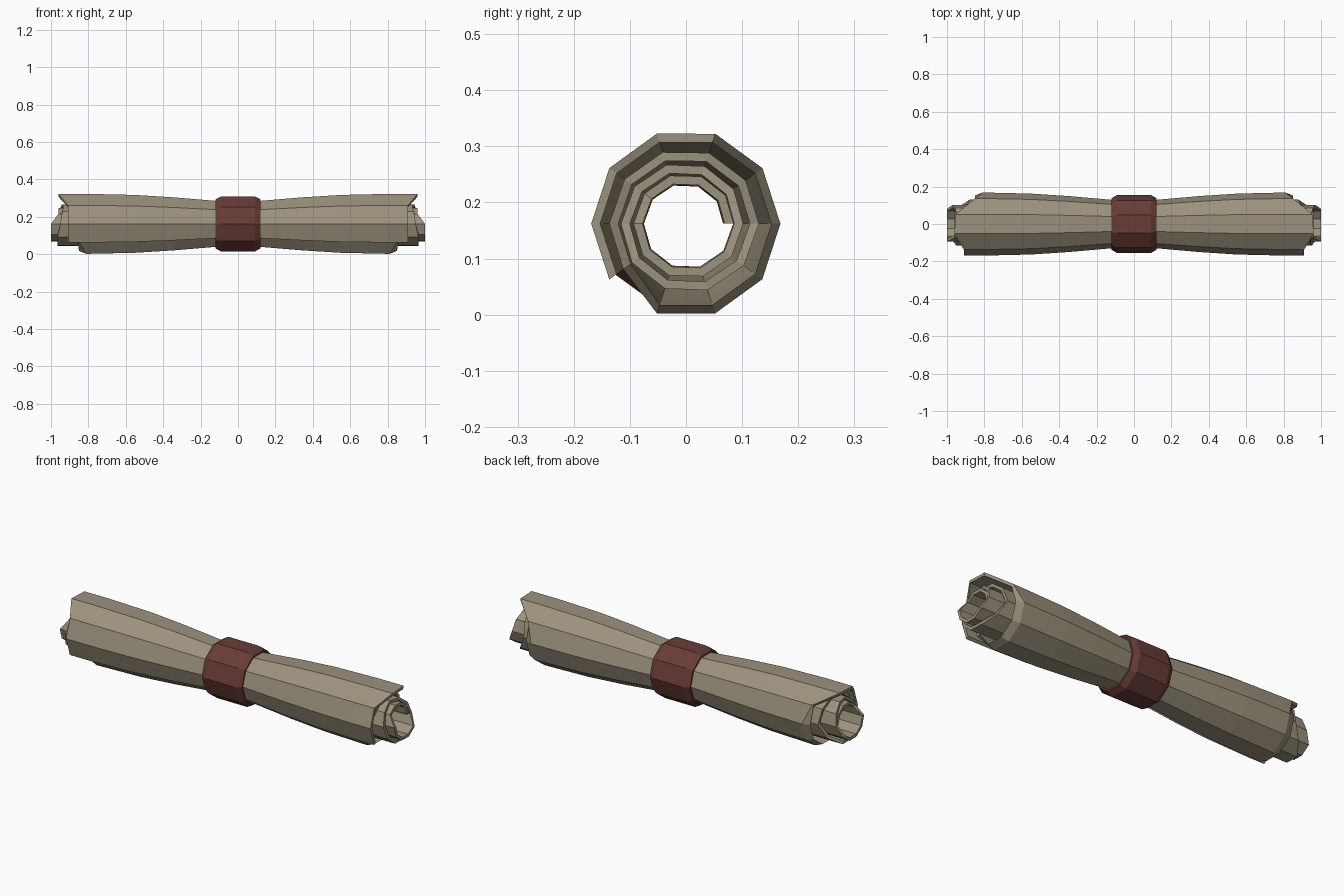
import bpy, bmesh, math

if "Cube" in bpy.data.objects:
    bpy.data.objects.remove(bpy.data.objects["Cube"])

CZ = 0.162          # height of the roll axis
STEP = math.radians(36)


def lerp_table(table, k):
    for (a, va), (b, vb) in zip(table, table[1:]):
        if a <= k <= b:
            return va + (vb - va) * (k - a) / (b - a)
    return table[-1][1]


def make_object(name, bm, color):
    bmesh.ops.recalc_face_normals(bm, faces=bm.faces)
    me = bpy.data.meshes.new(name)
    bm.to_mesh(me)
    bm.free()
    mat = bpy.data.materials.new(name + "_color")
    mat.diffuse_color = color
    mat.use_nodes = True
    mat.node_tree.nodes["Principled BSDF"].inputs["Base Color"].default_value = mat.diffuse_color
    me.materials.append(mat)
    ob = bpy.data.objects.new(name, me)
    bpy.context.collection.objects.link(ob)


# Rolled sheet: ten-sided spiral, pinched in the middle, uneven ends
R_END = [(0, .085), (10, .102), (20, .13), (26, .138), (27, .168), (36, .169)]
R_WAIST = [(0, .082), (10, .1), (20, .109), (26, .112), (27, .126), (36, .127)]
X_END = [(0, .96), (4, .96), (5, 1.0), (9, 1.0), (10, .97), (13, .93), (15, .95),
         (16, .965), (18, .965), (19, .92), (20, .88), (22, .9), (24, .9),
         (26, .86), (27, .81), (30, .81), (31, .85), (32, .955), (33, .96),
         (34, .91), (36, .91)]
STATIONS = [(0, 0), (.12, .07), (.35, .55), (.55, .86), (.8, 1)]
N = 36


def sheet_row(bm, k, inner):
    a = k * STEP
    r0, r1 = lerp_table(R_WAIST, k), lerp_table(R_END, k)
    end = lerp_table(X_END, k)
    if inner and 27 <= k <= 30:
        end += .04                      # slanted lip on the short edge
    half = STATIONS + [(end, 1)]
    full = [(-x, f) for x, f in reversed(half[1:])] + half
    row = []
    for x, f in full:
        r = r0 + (r1 - r0) * f - (.016 if inner else 0)
        row.append(bm.verts.new((x, r * math.cos(a), CZ + r * math.sin(a))))
    return row


bm = bmesh.new()
outer = [sheet_row(bm, k, False) for k in range(N + 1)]
inner = [sheet_row(bm, k, True) for k in range(N + 1)]
M = len(outer[0])
for k in range(N):
    for side in (outer, inner):
        for j in range(M - 1):
            bm.faces.new((side[k][j], side[k][j + 1], side[k + 1][j + 1], side[k + 1][j]))
    for j in (0, M - 1):
        bm.faces.new((outer[k][j], outer[k + 1][j], inner[k + 1][j], inner[k][j]))
for k in (0, N):
    for j in range(M - 1):
        bm.faces.new((outer[k][j], outer[k][j + 1], inner[k][j + 1], inner[k][j]))
make_object("rolled_sheet", bm, (.33, .285, .205, 1))

# Tie band: chamfered ten-sided ring around the waist
PROFILE = [(-.12, .12), (-.12, .138), (-.09, .155), (.09, .155), (.12, .138), (.12, .12)]
bm = bmesh.new()
rings = [[bm.verts.new((x, r * math.cos(i * STEP), CZ + r * math.sin(i * STEP)))
          for x, r in PROFILE] for i in range(10)]
for i in range(10):
    a, b = rings[i], rings[(i + 1) % 10]
    for j in range(len(PROFILE)):
        n = (j + 1) % len(PROFILE)
        bm.faces.new((a[j], a[n], b[n], b[j]))
make_object("tie_band", bm, (.14, .045, .038, 1))
